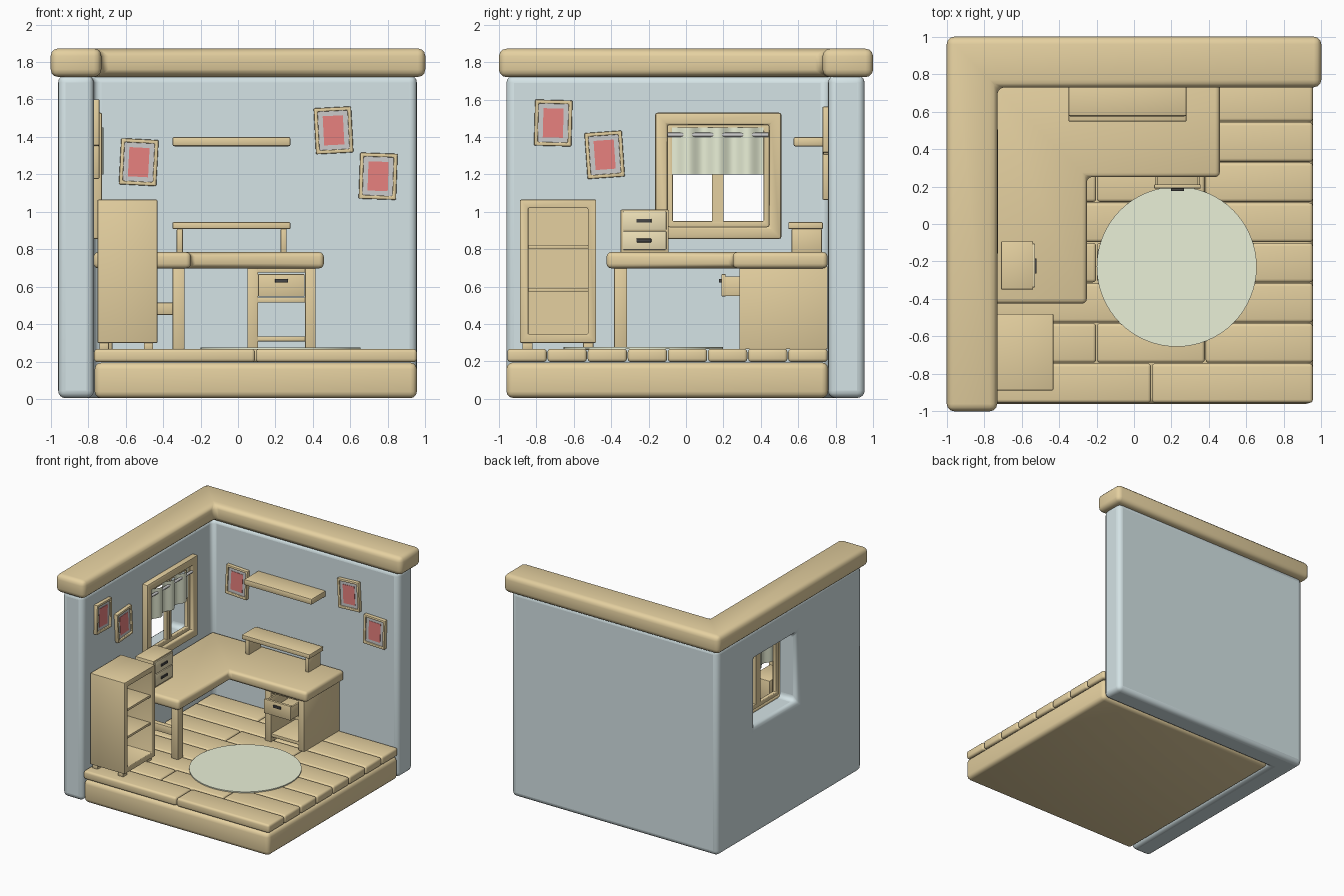
import bpy, bmesh, math
from mathutils import Matrix

if "Cube" in bpy.data.objects:
    bpy.data.objects.remove(bpy.data.objects["Cube"])


def mat(name, r, g, b):
    m = bpy.data.materials.new(name)
    m.diffuse_color = (r, g, b, 1)
    m.use_nodes = True
    m.node_tree.nodes["Principled BSDF"].inputs["Base Color"].default_value = m.diffuse_color
    return m


WOOD = mat("wood", 0.78, 0.63, 0.35)
LIGHT = mat("light_wood", 0.87, 0.76, 0.48)
BLUE = mat("wall_blue", 0.66, 0.77, 0.79)
GREEN = mat("pale_green", 0.82, 0.87, 0.68)
RED = mat("red", 0.80, 0.22, 0.21)
GREY = mat("grey", 0.68, 0.68, 0.68)
BLACK = mat("black", 0.06, 0.06, 0.06)


def round_edges(bm, bevel, seg=3):
    bmesh.ops.recalc_face_normals(bm, faces=bm.faces)
    if bevel:
        edges = [e for e in bm.edges if e.is_manifold and e.calc_face_angle() > 0.5]
        bmesh.ops.bevel(bm, geom=edges, offset=bevel, offset_type='OFFSET',
                        segments=seg, profile=0.5, affect='EDGES', clamp_overlap=True)


def finish(name, bm, material, matrix=None):
    if matrix:
        bm.transform(matrix)
    me = bpy.data.meshes.new(name)
    bm.to_mesh(me)
    bm.free()
    ob = bpy.data.objects.new(name, me)
    bpy.context.collection.objects.link(ob)
    me.materials.append(material)
    smooth(ob)
    return ob


def smooth(ob):
    bpy.ops.object.select_all(action='DESELECT')
    ob.select_set(True)
    bpy.context.view_layer.objects.active = ob
    bpy.ops.object.shade_smooth_by_angle(angle=math.radians(40))


def boxes(name, items, material=WOOD, bevel=0.006, matrix=None, seg=2):
    """One object from boxes given as (x0, x1, y0, y1, z0, z1)."""
    bm = bmesh.new()
    for x0, x1, y0, y1, z0, z1 in items:
        m = (Matrix.Translation(((x0 + x1) / 2, (y0 + y1) / 2, (z0 + z1) / 2))
             @ Matrix.Diagonal((x1 - x0, y1 - y0, z1 - z0, 1)))
        bmesh.ops.create_cube(bm, size=1, matrix=m)
    round_edges(bm, bevel, seg)
    return finish(name, bm, material, matrix)


def prism(name, pts, z0, z1, material, bevel):
    bm = bmesh.new()
    face = bm.faces.new([bm.verts.new((x, y, z0)) for x, y in pts])
    ext = bmesh.ops.extrude_face_region(bm, geom=[face])["geom"]
    bmesh.ops.translate(bm, vec=(0, 0, z1 - z0),
                        verts=[v for v in ext if isinstance(v, bmesh.types.BMVert)])
    round_edges(bm, bevel)
    return finish(name, bm, material)


def ring(name, u0, u1, v0, v1, t, w0, w1, matrix, bevel=0.006, material=WOOD):
    """Rectangular frame of border t in a local u-v plane, w0..w1 deep."""
    bm = bmesh.new()
    loops = []
    for i, w in ((0, w0), (0, w1), (t, w1), (t, w0)):
        loops.append([bm.verts.new((u, v, w)) for u, v in
                      ((u0 + i, v0 + i), (u1 - i, v0 + i), (u1 - i, v1 - i), (u0 + i, v1 - i))])
    for a in range(4):
        A, B = loops[a], loops[(a + 1) % 4]
        for k in range(4):
            n = (k + 1) % 4
            bm.faces.new((A[k], A[n], B[n], B[k]))
    round_edges(bm, bevel, 2)
    return finish(name, bm, material, matrix)


# local (u, v, w) to world for each wall: w points into the room
LEFT = Matrix(((0, 0, 1, 0), (1, 0, 0, 0), (0, 1, 0, 0), (0, 0, 0, 1)))
BACK = Matrix(((1, 0, 0, 0), (0, 0, -1, 0), (0, 1, 0, 0), (0, 0, 0, 1)))

# walls with window opening
wall = prism("walls", [(-.96, -.96), (-.77, -.96), (-.77, .76), (.955, .76), (.955, .955), (-.96, .955)],
             0.005, 1.73, BLUE, 0)
cutter = boxes("window_cutter", [(-1.1, -.6, -.105, .455, .905, 1.475)], BLUE, 0)
mod = wall.modifiers.new("opening", 'BOOLEAN')
mod.operation, mod.object, mod.solver = 'DIFFERENCE', cutter, 'EXACT'
bpy.context.view_layer.objects.active = wall
bpy.ops.object.modifier_apply(modifier=mod.name)
bpy.data.objects.remove(cutter)
bm = bmesh.new()
bm.from_mesh(wall.data)
round_edges(bm, 0.04, 4)
bm.to_mesh(wall.data)
bm.free()
smooth(wall)

# top trim, base and floor planks
prism("top_trim", [(-1, -1), (-.73, -1), (-.73, .73), (1, .73), (1, 1), (-1, 1)], 1.72, 1.872, WOOD, .04)
boxes("floor_base", [(-.765, .955, -.96, .76, 0.005, .195)], bevel=.035, seg=3)
planks = []
for r in range(8):
    y = -.957 + r * .2145
    cuts = [-.77, -.2, .38, .957] if r % 2 else [-.77, .093, .957]
    planks += [(a + .002, b - .002, y + .002, y + .2125, .197, .268) for a, b in zip(cuts, cuts[1:])]
boxes("floor_planks", planks, bevel=.018, seg=3)

# round rug
bm = bmesh.new()
bmesh.ops.create_cone(bm, cap_ends=True, segments=64, radius1=.427, radius2=.427, depth=.01,
                      matrix=Matrix.Translation((.228, -.228, .272)))
finish("rug", bm, GREEN)

# window
ring("window_frame", -.165, .51, .855, 1.53, .065, -.8, -.725, LEFT, .012)
ring("window_sash", -.105, .45, .915, 1.47, .035, -.79, -.755, LEFT)
boxes("window_mullion", [(-.79, -.755, .14, .2, .945, 1.44), (-.787, -.75, .169, .173, .945, 1.44)], bevel=0)

# wavy curtain threaded on a rod
bm = bmesh.new()
prev = None
for i in range(51):
    y = -.075 + i * .49 / 50
    x = -.737 - .018 * math.cos(math.tau * (y + .07) / .16)
    cur = [bm.verts.new((x, y, z)) for z in (1.2, 1.45)]
    if prev:
        bm.faces.new((prev[0], cur[0], cur[1], prev[1]))
    prev = cur
bmesh.ops.solidify(bm, geom=bm.faces[:], thickness=.005)
finish("curtain", bm, GREEN)
bm = bmesh.new()
bmesh.ops.create_cone(bm, cap_ends=True, segments=16, radius1=.011, radius2=.011, depth=.54,
                      matrix=Matrix.Translation((-.737, .17, 1.412)) @ Matrix.Rotation(math.pi / 2, 4, 'X'))
finish("curtain_rod", bm, GREY)

# tilted pictures
pics = [(BACK, -.53, 1.265, -.755, -3), (BACK, .51, 1.435, -.755, 3), (BACK, .748, 1.19, -.755, -2),
        (LEFT, -.71, 1.475, -.765, -1.5), (LEFT, -.435, 1.305, -.765, 4)]
for n, (side, u, v, w, tilt) in enumerate(pics, 1):
    m = side @ Matrix.Translation((u, v, w)) @ Matrix.Rotation(math.radians(tilt), 4, 'Z')
    ring(f"picture_frame_{n}", -.1, .1, -.123, .123, .02, -.01, .025, m)
    boxes(f"picture_mat_{n}", [(-.085, .085, -.108, .108, -.01, .012)], GREY, 0, m)
    boxes(f"picture_{n}", [(-.054, .054, -.078, .078, 0, .015)], RED, 0, m)

# wall shelf and desk riser
boxes("wall_shelf", [(-.35, .28, .575, .77, 1.35, 1.4)], bevel=.01)
boxes("desk_riser", [(-.35, .28, .547, .732, .908, .945), (-.327, -.294, .565, .727, .78, .91),
                     (.227, .26, .565, .727, .78, .91)])

# L-shaped desk with legs and crossbar
prism("desk_top", [(-.77, -.425), (-.252, -.425), (-.252, .25), (.458, .25), (.458, .757), (-.77, .757)],
      .698, .785, WOOD, .025)
boxes("desk_legs", [(-.35, -.285, -.385, -.315, .266, .71), (-.735, -.67, -.385, -.315, .266, .71)])
boxes("desk_crossbar", [(-.68, -.345, -.372, -.328, .45, .515)])

# pedestal and open drawer
boxes("pedestal", [(.05, .107, .285, .757, .266, .71), (.358, .415, .285, .757, .266, .71),
                   (.1, .365, .29, .75, .515, .543), (.1, .365, .29, .75, .308, .335),
                   (.1, .365, .29, .75, .675, .705)], bevel=.004)
boxes("pedestal_drawer", [(.108, .356, .19, .212, .548, .667), (.112, .128, .21, .62, .55, .655),
                          (.336, .352, .21, .62, .55, .655), (.126, .338, .21, .62, .55, .565),
                          (.126, .338, .605, .62, .55, .655)], bevel=.003)
boxes("pedestal_handle", [(.198, .268, .176, .192, .622, .641)], BLACK, .003)

# small drawer unit on desk
boxes("small_drawer_unit", [(-.71, -.538, -.35, -.093, .78, 1.012)])
for n, z in enumerate((.797, .902)):
    boxes(f"small_drawer_{n}", [(-.56, -.528, -.338, -.105, z, z + .1)], LIGHT, .005)
    boxes(f"small_drawer_handle_{n}", [(-.53, -.52, -.265, -.185, z + .04, z + .06)], BLACK, .003)

# bookcase opening into the room
ring("bookcase_shell", -.888, -.48, .3, 1.065, .045, -.75, -.43, LEFT)
boxes("bookcase_back", [(-.75, -.73, -.86, -.5, .32, 1.04)], bevel=0)
boxes("bookcase_shelves", [(-.74, -.445, -.85, -.52, z, z + .02) for z in (.573, .803)], bevel=.003)
boxes("bookcase_feet", [(x, x + .05, y, y + .055, .262, .305) for x in (-.74, -.503) for y in (-.875, -.55)])
